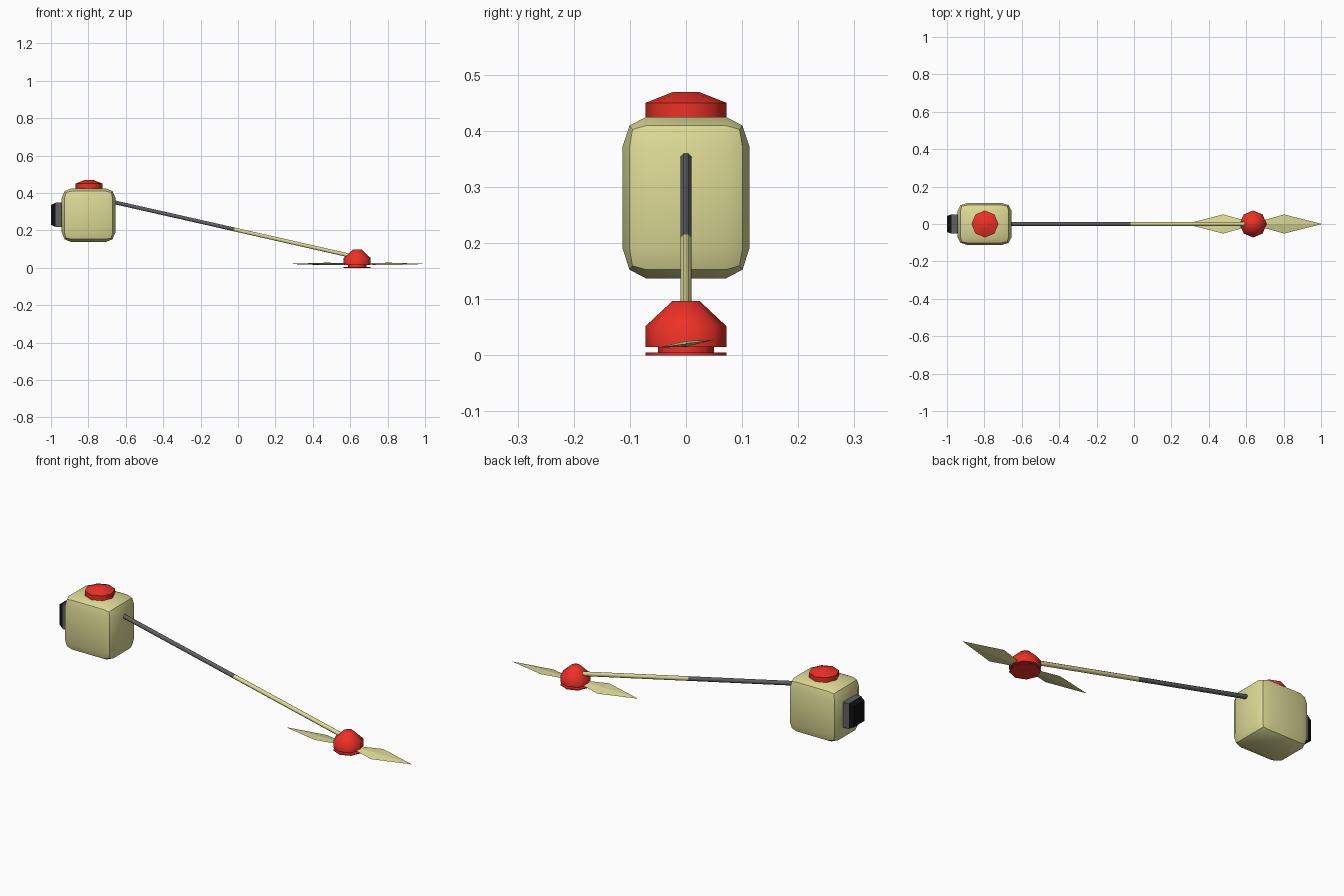
import bpy, bmesh, math
from mathutils import Vector

if "Cube" in bpy.data.objects:
    bpy.data.objects.remove(bpy.data.objects["Cube"])


def material(name, rgb):
    m = bpy.data.materials.new(name)
    m.diffuse_color = (*rgb, 1)
    m.use_nodes = True
    m.node_tree.nodes["Principled BSDF"].inputs["Base Color"].default_value = m.diffuse_color
    return m


YELLOW = material("yellow", (0.72, 0.70, 0.30))
RED = material("red", (0.85, 0.03, 0.02))
GREY = material("dark_grey", (0.12, 0.12, 0.13))
BLACK = material("black", (0.005, 0.005, 0.005))


def finish(name, bm, mat, smooth=None):
    bmesh.ops.recalc_face_normals(bm, faces=bm.faces)
    me = bpy.data.meshes.new(name)
    bm.to_mesh(me)
    bm.free()
    me.materials.append(mat)
    ob = bpy.data.objects.new(name, me)
    bpy.context.collection.objects.link(ob)
    if smooth:
        bpy.ops.object.select_all(action='DESELECT')
        ob.select_set(True)
        bpy.context.view_layer.objects.active = ob
        bpy.ops.object.shade_smooth_by_angle(angle=math.radians(smooth))
    return ob


def loft(name, rings, mat, smooth=None):
    """Skin a list of equal-length point rings and cap both ends."""
    bm = bmesh.new()
    loops = [[bm.verts.new(p) for p in ring] for ring in rings]
    n = len(loops[0])
    for a, b in zip(loops, loops[1:]):
        for i in range(n):
            j = (i + 1) % n
            bm.faces.new((a[i], a[j], b[j], b[i]))
    bm.faces.new(loops[0])
    bm.faces.new(loops[-1])
    return finish(name, bm, mat, smooth)


def turned(name, x, profile, mat):
    """Eight-sided turned part from (radius, z) pairs."""
    rings = [[(x + r * math.cos(k * math.pi / 4), r * math.sin(k * math.pi / 4), z)
              for k in range(8)] for r, z in profile]
    return loft(name, rings, mat, 46)


def plate(x, hy, z0, z1):
    return [(x, -hy, z0), (x, hy, z0), (x, hy, z1), (x, -hy, z1)]


def rod(name, x0, x1, mat):
    """Eight-sided piece of the sloping shaft."""
    ends = [Vector((x, 0, 0.2005 - 0.2265 * x)) for x in (x0, x1)]
    d = (ends[1] - ends[0]).normalized()
    up = d.cross(Vector((0, 1, 0)))
    rings = [[e + 0.011 * (math.cos(a) * Vector((0, 1, 0)) + math.sin(a) * up)
              for a in (math.radians(22.5 + 45 * k) for k in range(8))] for e in ends]
    return loft(name, rings, mat, 46)


# Power head housing: bevelled unit cube stretched to size
bm = bmesh.new()
bmesh.ops.create_cube(bm, size=1)
bmesh.ops.bevel(bm, geom=bm.edges[:], offset=0.185, segments=2, profile=0.5,
                affect='EDGES')
bmesh.ops.scale(bm, vec=(0.288, 0.226, 0.288), verts=bm.verts)
bmesh.ops.translate(bm, vec=(-0.799, 0, 0.281), verts=bm.verts)
finish("housing", bm, YELLOW, 40)

# Filler cap on top
turned("filler_cap", -0.797, [(0.072, 0.40), (0.072, 0.45), (0.024, 0.469)], RED)

# Rear grille block with black end
loft("rear_block", [plate(-0.93, 0.052, 0.217, 0.349),
                    plate(-0.976, 0.052, 0.217, 0.349)], GREY)
loft("rear_grille", [plate(-0.97, 0.05, 0.22, 0.346), plate(-0.979, 0.05, 0.22, 0.346),
                     plate(-1.0, 0.043, 0.23, 0.336)], BLACK)

# Two-tone shaft
rod("upper_shaft", -0.665, -0.02, GREY)
rod("lower_shaft", -0.02, 0.60, YELLOW)

# Cutter hub: dome, neck and base disc
turned("cutter_dome", 0.637, [(0.05, 0.015), (0.072, 0.015), (0.072, 0.052),
                              (0.024, 0.097)], RED)
turned("cutter_neck", 0.637, [(0.05, 0.004), (0.05, 0.016)], RED)
turned("cutter_base", 0.637, [(0.072, 0.0), (0.072, 0.005)], RED)

# Pair of twisted blades, diamond in section
for side, label in ((1, "outer_blade"), (-1, "inner_blade")):
    rings = []
    for r, w, t in ((0.03, 0.014, 0.004), (0.163, 0.051, 0.005), (0.36, 0.001, 0.0005)):
        x = 0.64 + side * r
        tilt = 0.007 * w / 0.051
        rings.append([(x, side * w, 0.0205 + tilt), (x, 0, 0.0205 + t),
                      (x, -side * w, 0.0205 - tilt), (x, 0, 0.0205 - t)])
    loft(label, rings, YELLOW)
